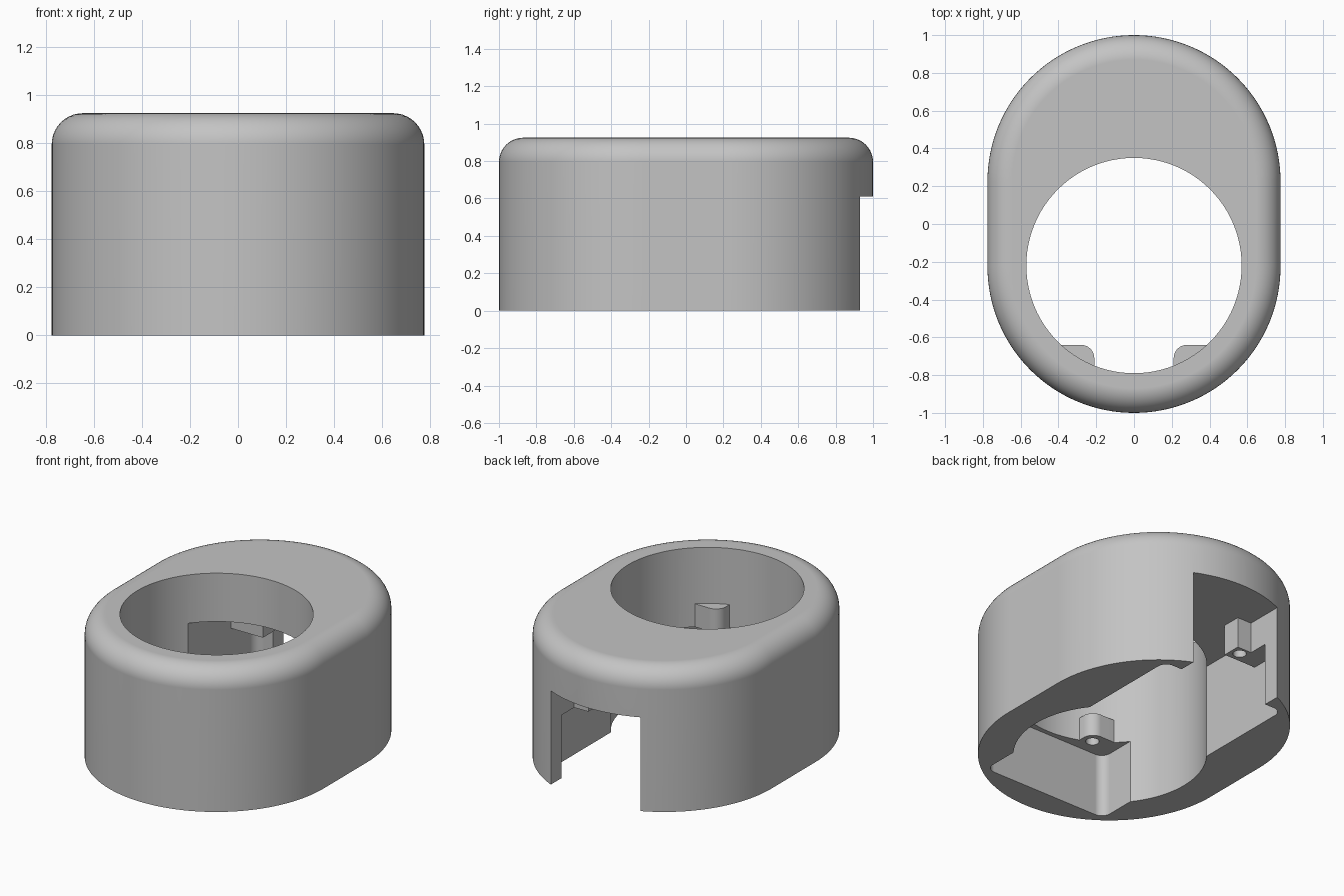
import bpy, bmesh
from math import sin, cos, pi, radians

if "Cube" in bpy.data.objects:
    bpy.data.objects.remove(bpy.data.objects["Cube"], do_unlink=True)

grey = bpy.data.materials.new("plain_grey")
grey.use_nodes = True
colour = (0.55, 0.55, 0.55, 1)
grey.diffuse_color = colour
grey.node_tree.nodes["Principled BSDF"].inputs["Base Color"].default_value = colour

HEIGHT, RADIUS, OFFSET, FILLET = 0.925, 0.776, 0.224, 0.13
LEDGE, CEILING = 0.41, 0.61


def arc(cx, cy, r, start, end, steps):
    angles = [radians(start + (end - start) * i / steps) for i in range(steps + 1)]
    return [(cx + r * cos(a), cy + r * sin(a)) for a in angles]


def circle(cx, cy, r, steps):
    return arc(cx, cy, r, 0, 360, steps)[:-1]


def rectangle(x0, x1, y0, y1, radii=(0, 0, 0, 0)):
    """Corner radii run anticlockwise from the (x1, y1) corner."""
    corners = ((x1, y1, -1, -1), (x0, y1, 1, -1), (x0, y0, 1, 1), (x1, y0, -1, 1))
    points = []
    for i, (x, y, sx, sy) in enumerate(corners):
        r = radii[i]
        points += arc(x + sx * r, y + sy * r, r, 90 * i, 90 * i + 90, 8) if r else [(x, y)]
    return points


def prism(name, points, z0, z1, fillet=0):
    bm = bmesh.new()
    base = bm.faces.new([bm.verts.new((x, y, z0)) for x, y in points])
    extruded = bmesh.ops.extrude_face_region(bm, geom=[base])["geom"]
    top = [g for g in extruded if isinstance(g, bmesh.types.BMVert)]
    bmesh.ops.translate(bm, verts=top, vec=(0, 0, z1 - z0))
    if fillet:
        rim = [e for e in bm.edges if all(v.co.z > z1 - 0.001 for v in e.verts)]
        bmesh.ops.bevel(bm, geom=rim, offset=fillet, segments=10, profile=0.5, affect='EDGES')
    bmesh.ops.recalc_face_normals(bm, faces=bm.faces)
    mesh = bpy.data.meshes.new(name)
    bm.to_mesh(mesh)
    bm.free()
    mesh.materials.append(grey)
    obj = bpy.data.objects.new(name, mesh)
    bpy.context.collection.objects.link(obj)
    return obj


def combine(body, tool, operation):
    mod = body.modifiers.new(tool.name, 'BOOLEAN')
    mod.object, mod.operation, mod.solver = tool, operation, 'EXACT'
    bpy.context.view_layer.objects.active = body
    bpy.ops.object.modifier_apply(modifier=mod.name)
    bpy.data.objects.remove(tool, do_unlink=True)


# Oval shell with a rounded top rim
outline = arc(0, OFFSET, RADIUS, 0, 180, 64) + arc(0, -OFFSET, RADIUS, 180, 360, 64)
housing = prism("housing", outline, 0, HEIGHT, FILLET)

# Round through hole, front pocket, rear cavity and rear notch
r = 0.06
cuts = (
    ("round_hole", circle(0, -0.22, 0.57, 96), HEIGHT + 0.1),
    ("front_pocket", rectangle(-0.45, 0.45, -0.82, -0.2, (0, 0, r, r)), LEDGE),
    ("rear_cavity", rectangle(-0.45, 0.45, -0.19, 0.82, (r, r, 0, 0)), CEILING),
    ("rear_notch", rectangle(-0.322, 0.322, 0.7, 1.1), CEILING),
)
for name, points, top in cuts:
    combine(housing, prism(name, points, -0.1, top), 'DIFFERENCE')

# Screw tabs, mirrored left and right
for side in (1, -1):
    def mirrored(points):
        return [(side * x, y) for x, y in points]

    front_tab = rectangle(0.21, 0.45, -0.82, -0.64, (0, 0.07, 0, 0))
    rear_tab = [(0.22, 0.57), (0.47, 0.57), (0.47, 0.83), (0.322, 0.83),
                (0.322, 0.69), (0.22, 0.69)]
    combine(housing, prism("front_tab", mirrored(front_tab), LEDGE, 0.56), 'UNION')
    combine(housing, prism("rear_tab", mirrored(rear_tab), LEDGE, CEILING + 0.02), 'UNION')
    for y in (-0.715, 0.635):
        screw = circle(side * 0.28, y, 0.04, 24)
        combine(housing, prism("screw_hole", screw, LEDGE - 0.05, 0.52), 'DIFFERENCE')

# Smooth curves, crisp edges
bpy.ops.object.select_all(action='DESELECT')
housing.select_set(True)
bpy.context.view_layer.objects.active = housing
bpy.ops.object.shade_smooth_by_angle(angle=radians(30))
normals = housing.modifiers.new("even_shading", 'WEIGHTED_NORMAL')
normals.keep_sharp = True
